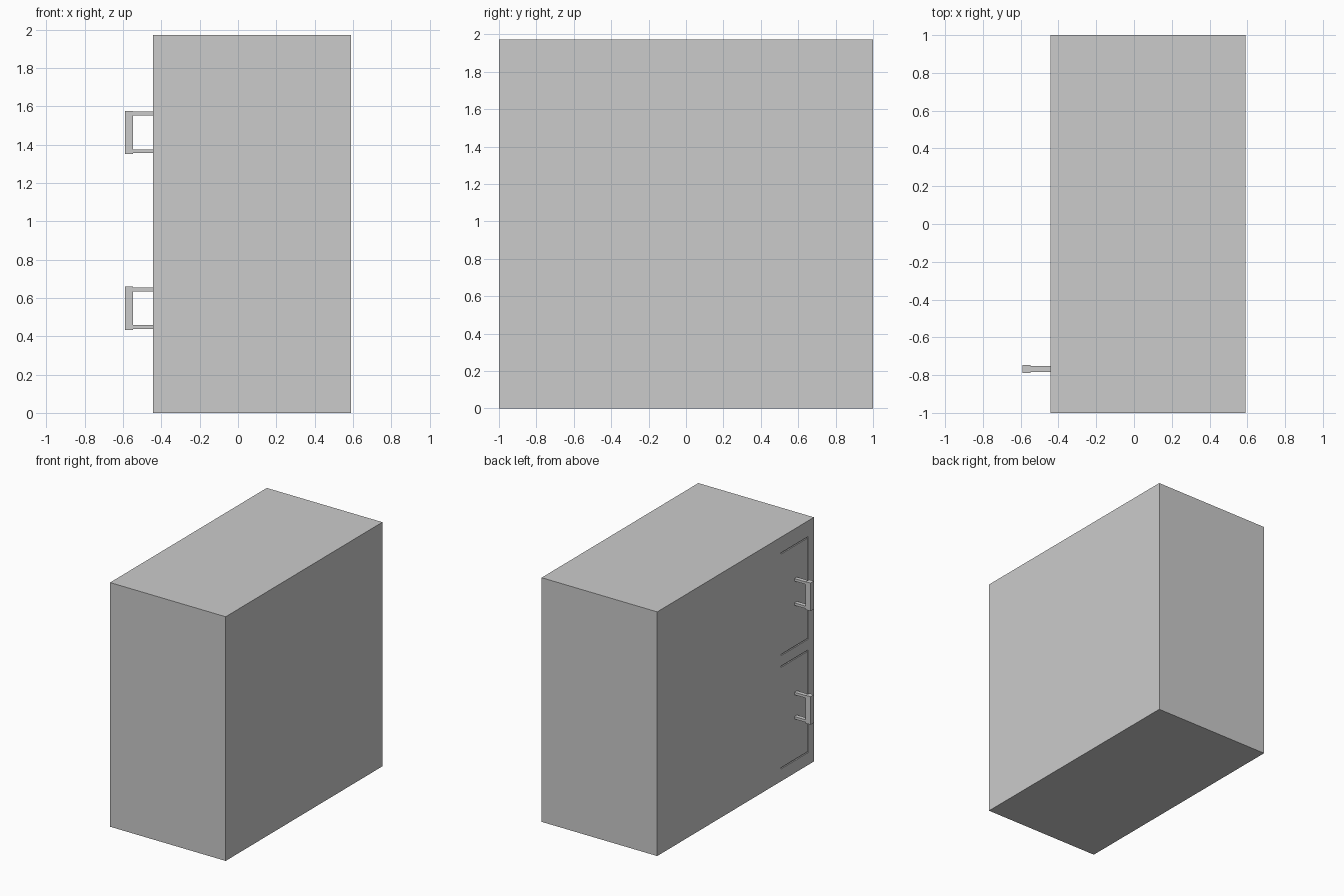
import bpy, bmesh
from mathutils import Vector

if "Cube" in bpy.data.objects:
    bpy.data.objects.remove(bpy.data.objects["Cube"])

X0, X1, H = -0.443, 0.59, 1.972


def finish(bm, name):
    bmesh.ops.recalc_face_normals(bm, faces=bm.faces)
    me = bpy.data.meshes.new(name)
    bm.to_mesh(me)
    bm.free()
    ob = bpy.data.objects.new(name, me)
    bpy.context.collection.objects.link(ob)
    return ob


def box(name, lo, hi):
    bm = bmesh.new()
    bmesh.ops.create_cube(bm, size=1)
    lo, hi = Vector(lo), Vector(hi)
    for v in bm.verts:
        v.co = (lo + hi) / 2 + v.co * (hi - lo)
    return finish(bm, name)


def groove_cutter(z0, z1, y0=-0.925, y1=-0.58, w=0.01, depth=0.01):
    # C-shaped outline in the y-z plane, pushed into the front panel
    outline = [(y0, z0), (y1, z0), (y1, z0 + w), (y0 + w, z0 + w),
               (y0 + w, z1 - w), (y1, z1 - w), (y1, z1), (y0, z1)]
    bm = bmesh.new()
    face = bm.faces.new([bm.verts.new((X0 - 0.05, y, z)) for y, z in outline])
    ext = bmesh.ops.extrude_face_region(bm, geom=[face])
    moved = [g for g in ext["geom"] if isinstance(g, bmesh.types.BMVert)]
    bmesh.ops.translate(bm, verts=moved, vec=(0.05 + depth, 0, 0))
    ob = finish(bm, "groove_cutter")
    ob.hide_render = True
    return ob


# Cabinet body
body = box("cabinet_body", (X0, -1, 0), (X1, 1, H))

# Door outline grooves on the left side
for z0, z1 in ((0.10, 0.93), (1.015, 1.845)):
    cutter = groove_cutter(z0, z1)
    mod = body.modifiers.new("groove", 'BOOLEAN')
    mod.operation = 'DIFFERENCE'
    mod.solver = 'EXACT'
    mod.object = cutter
    bpy.context.view_layer.objects.active = body
    bpy.ops.object.modifier_apply(modifier=mod.name)
    bpy.data.objects.remove(cutter)

# Handles: upright grip with two arms
for label, zc in (("lower", 0.546), ("upper", 1.464)):
    box(label + "_handle_grip", (-0.59, -0.79, zc - 0.113), (-0.547, -0.746, zc + 0.113))
    for end, s in (("bottom", -1), ("top", 1)):
        za = zc + s * 0.098
        box(f"{label}_handle_{end}_arm", (-0.55, -0.784, za - 0.01), (X0 + 0.002, -0.751, za + 0.01))
